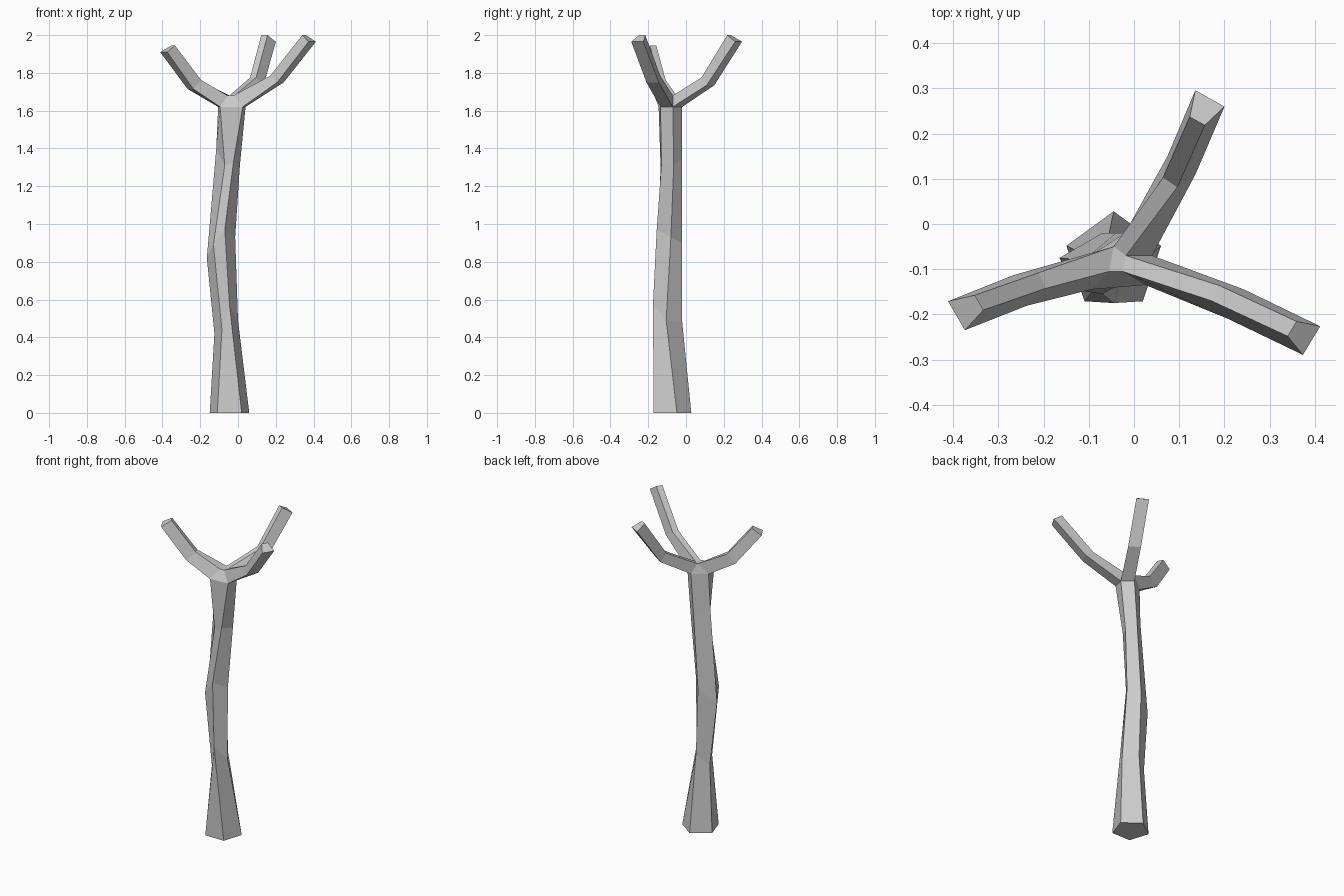
import bpy, bmesh, math
from mathutils import Vector

if "Cube" in bpy.data.objects:
    bpy.data.objects.remove(bpy.data.objects["Cube"])

bm = bmesh.new()


def add_ring(points):
    return [bm.verts.new(p) for p in points]


def bridge(a, b):
    n = len(a)
    for i in range(n):
        j = (i + 1) % n
        bm.faces.new((a[i], a[j], b[j], b[i]))


# Trunk: five-sided crooked rings, ordered front-left, front-right, right, back, left
base = [(-0.045 + 0.11 * math.cos(math.radians(234 + 72 * i)),
         -0.082 + 0.11 * math.sin(math.radians(234 + 72 * i)), 0) for i in range(5)]
lower = [(-0.085, -0.14, 0.44), (-0.045, -0.175, 0.57), (0.0, -0.105, 0.49),
         (-0.055, -0.02, 0.48), (-0.125, -0.06, 0.42)]
middle = [(-0.13, -0.145, 0.89), (-0.07, -0.155, 0.97), (-0.015, -0.08, 0.93),
          (-0.07, -0.02, 0.9), (-0.165, -0.075, 0.82)]
upper = [(-0.07, -0.135, 1.31), (-0.025, -0.13, 1.32), (0.01, -0.065, 1.31),
         (-0.04, -0.02, 1.35), (-0.115, -0.08, 1.4)]
fork = [(-0.095, -0.145, 1.62), (0.025, -0.135, 1.62), (0.04, -0.07, 1.62),
        (-0.02, -0.02, 1.62), (-0.105, -0.075, 1.62)]
rings = [add_ring(r) for r in (base, lower, middle, upper, fork)]
bm.faces.new(rings[0][::-1])
for a, b in zip(rings, rings[1:]):
    bridge(a, b)

# Crotch: small cap between the branches
fl, fr, rt, bk, lt = rings[-1]
c_back, c_right, c_fr, c_fl = add_ring([(-0.045, -0.05, 1.68), (-0.018, -0.07, 1.68),
                                        (-0.025, -0.105, 1.68), (-0.055, -0.105, 1.68)])
bm.faces.new((c_back, c_fl, c_fr, c_right))
bm.faces.new((fl, fr, c_fr, c_fl))
bm.faces.new((bk, lt, c_back))


# Branches: wedge-shaped sections, wide on the outside and narrow on the inside
def section(outer, inner):
    o, i = Vector(outer), Vector(inner)
    d = o - i
    t = Vector((-d.y, d.x, 0)).normalized()
    return add_ring([o - t * 0.037, o + t * 0.037, i + t * 0.019, i - t * 0.019])


def branch(start, mid, tip):
    m, e = section(*mid), section(*tip)
    bridge(start, m)
    bridge(m, e)
    bm.faces.new(e)


branch([fr, rt, c_right, c_fr],
       ((0.225, -0.177, 1.75), (0.18, -0.153, 1.785)),
       ((0.393, -0.258, 1.965), (0.35, -0.232, 2.0)))
branch([rt, bk, c_back, c_right],
       ((0.105, 0.13, 1.735), (0.08, 0.092, 1.775)),
       ((0.168, 0.278, 1.965), (0.14, 0.228, 2.0)))
branch([lt, fl, c_fl, c_back],
       ((-0.252, -0.147, 1.715), (-0.203, -0.125, 1.762)),
       ((-0.393, -0.203, 1.91), (-0.343, -0.174, 1.945)))

bmesh.ops.recalc_face_normals(bm, faces=bm.faces[:])
mesh = bpy.data.meshes.new("bare_tree")
bm.to_mesh(mesh)
bm.free()
bpy.context.collection.objects.link(bpy.data.objects.new("bare_tree", mesh))
